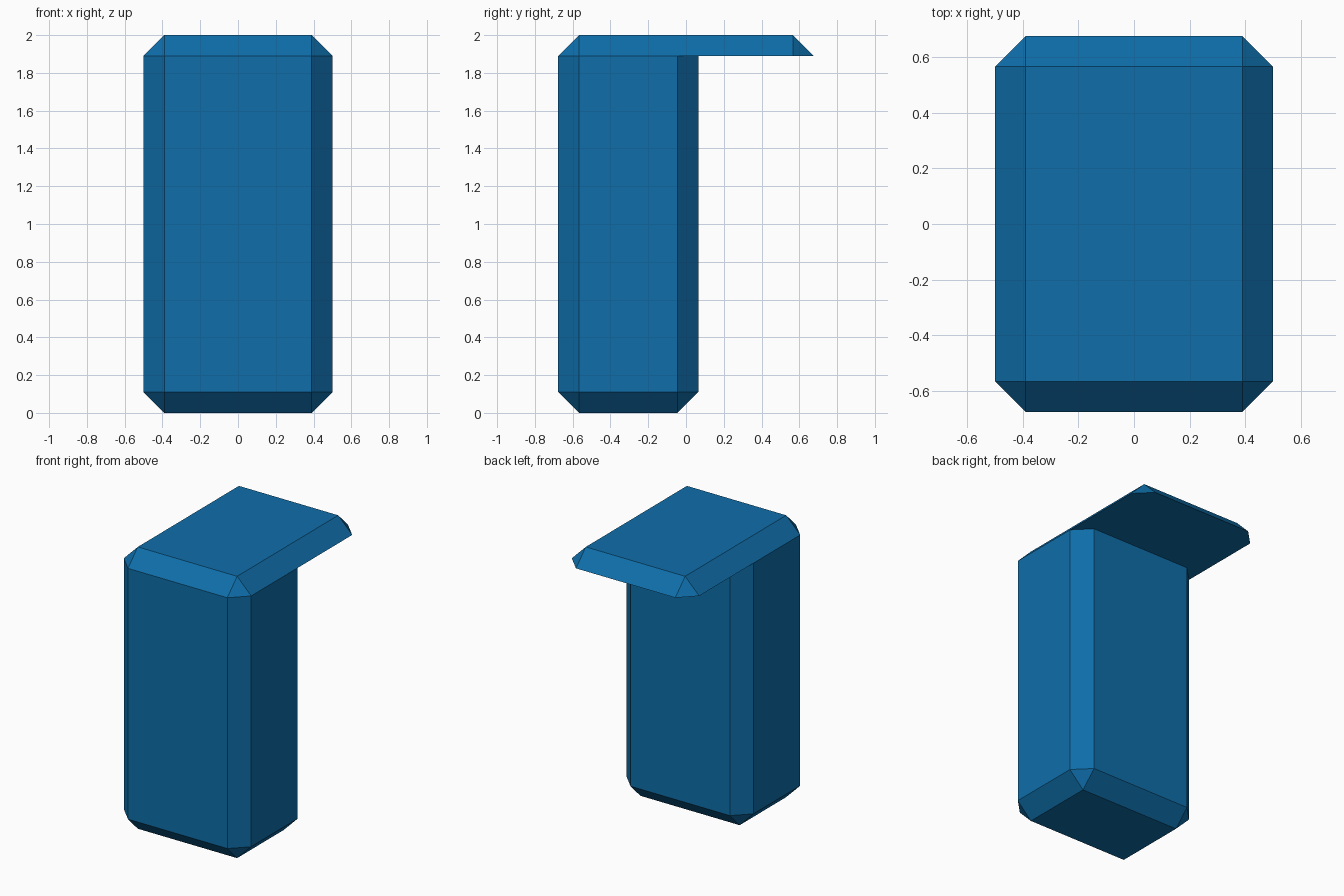
import bpy, bmesh

if "Cube" in bpy.data.objects:
    bpy.data.objects.remove(bpy.data.objects["Cube"])

C = 0.11            # chamfer width
W = 0.5             # half width
FRONT, BODY_BACK, LID_BACK = -0.677, 0.065, 0.677
LID_Z, TOP_Z = 1.89, 2.0

blue = bpy.data.materials.new("blue paint")
blue.diffuse_color = (0.0045, 0.155, 0.40, 1)
blue.use_nodes = True
blue.node_tree.nodes["Principled BSDF"].inputs["Base Color"].default_value = blue.diffuse_color

bm = bmesh.new()


def octagon(y0, y1, z):
    """Rectangle with cut corners, counter-clockwise, two points per corner."""
    pts = [(-W, y0 + C), (-W + C, y0), (W - C, y0), (W, y0 + C),
           (W, y1 - C), (W - C, y1), (-W + C, y1), (-W, y1 - C)]
    return [bm.verts.new((x, y, z)) for x, y in pts]


def cap(ring, y0, y1, z):
    """Inset flat end joined to an octagon by chamfers and corner triangles."""
    pts = [(-W + C, y0 + C), (W - C, y0 + C), (W - C, y1 - C), (-W + C, y1 - C)]
    q = [bm.verts.new((x, y, z)) for x, y in pts]
    bm.faces.new(q)
    for i in range(4):
        j = (i + 1) % 4
        a, b, c = ring[2 * i], ring[2 * i + 1], ring[(2 * i + 2) % 8]
        bm.faces.new((a, b, q[i]))
        bm.faces.new((b, c, q[j], q[i]))


# Body: chamfered foot and upright walls
low = octagon(FRONT, BODY_BACK, C)
high = octagon(FRONT, BODY_BACK, LID_Z)
cap(low, FRONT, BODY_BACK, 0)
for i in range(8):
    j = (i + 1) % 8
    bm.faces.new((low[i], low[j], high[j], high[i]))

# Overhanging lid, sharing the front edge of the body
lid = octagon(FRONT, LID_BACK, LID_Z)
cap(lid, FRONT, LID_BACK, TOP_Z)
bm.faces.new((high[4], lid[4], lid[5], lid[6], lid[7], high[7], high[6], high[5]))

bmesh.ops.remove_doubles(bm, verts=bm.verts, dist=0.0005)
bmesh.ops.recalc_face_normals(bm, faces=bm.faces)

mesh = bpy.data.meshes.new("box_with_overhanging_lid")
bm.to_mesh(mesh)
bm.free()
mesh.materials.append(blue)
bpy.context.collection.objects.link(bpy.data.objects.new("box_with_overhanging_lid", mesh))
